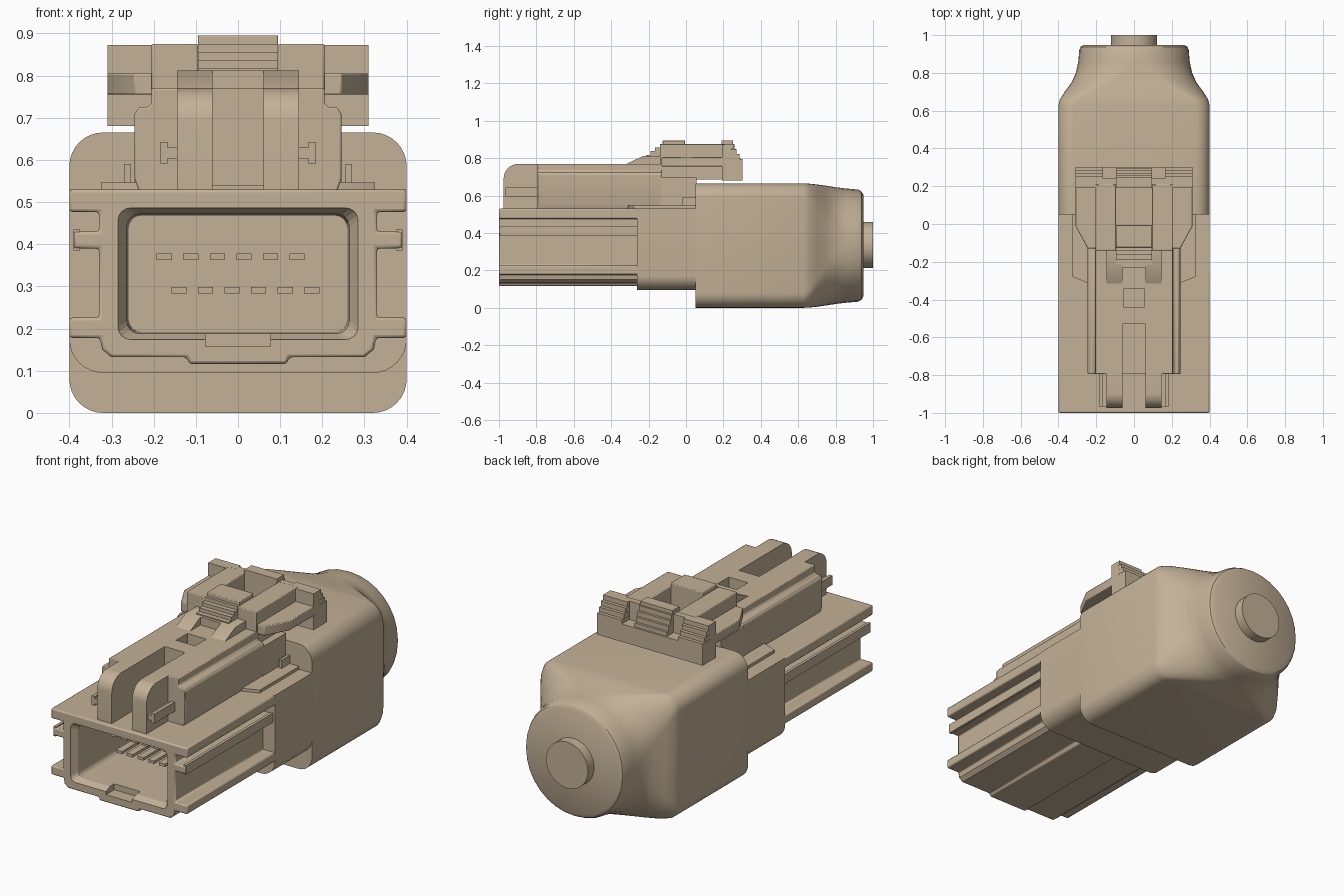
import bpy, bmesh, math

if "Cube" in bpy.data.objects:
    bpy.data.objects.remove(bpy.data.objects["Cube"])

mat = bpy.data.materials.new("tan plastic")
mat.diffuse_color = (0.55, 0.44, 0.31, 1)
mat.use_nodes = True
mat.node_tree.nodes["Principled BSDF"].inputs["Base Color"].default_value = mat.diffuse_color
parts = []


def finish(name, bm, bevel=0.0, segs=2):
    bmesh.ops.recalc_face_normals(bm, faces=bm.faces)
    me = bpy.data.meshes.new(name)
    bm.to_mesh(me)
    bm.free()
    me.materials.append(mat)
    ob = bpy.data.objects.new(name, me)
    bpy.context.collection.objects.link(ob)
    if bevel:
        m = ob.modifiers.new("bevel", 'BEVEL')
        m.width, m.segments = bevel, segs
        m.limit_method = 'ANGLE'
        m.angle_limit = math.radians(40)
    parts.append(ob)
    return ob


def loft(name, rings, bevel=0.0):
    bm = bmesh.new()
    vs = [[bm.verts.new(p) for p in r] for r in rings]
    n = len(vs[0])
    for a, b in zip(vs, vs[1:]):
        for i in range(n):
            bm.faces.new((a[i], a[(i + 1) % n], b[(i + 1) % n], b[i]))
    bm.faces.new(vs[0])
    bm.faces.new(vs[-1][::-1])
    return finish(name, bm, bevel)


def prism(name, pts, axis, a, b, bevel=0.0):
    # profile coordinates: axis x -> (y, z), y -> (x, z), z -> (x, y)
    def at(p, t):
        return {'x': (t, p[0], p[1]), 'y': (p[0], t, p[1]), 'z': (p[0], p[1], t)}[axis]
    return loft(name, [[at(p, t) for p in pts] for t in (a, b)], bevel)


def box(name, x0, x1, y0, y1, z0, z1, bevel=0.0):
    return prism(name, [(x0, y0), (x1, y0), (x1, y1), (x0, y1)], 'z', z0, z1, bevel)


def pair(name, x0, x1, *rest):
    for s, side in ((1, "right"), (-1, "left")):
        box(side + "_" + name, *sorted((s * x0, s * x1)), *rest)


def rounded(hw, hh, r, cz, y, n=8):
    ring = []
    for k, (sx, sz) in enumerate(((1, 1), (-1, 1), (-1, -1), (1, -1))):
        for i in range(n + 1):
            t = math.pi / 2 * (k + i / n)
            ring.append((sx * (hw - r) + r * math.cos(t), y,
                         cz + sz * (hh - r) + r * math.sin(t)))
    return ring


def mirror(half):
    return half + [(-x, z) for x, z in reversed(half)]


def cut(target, cutter):
    m = target.modifiers.new("cut", 'BOOLEAN')
    m.operation, m.solver, m.object = 'DIFFERENCE', 'EXACT', cutter
    cutter.hide_render = True
    cutter.hide_viewport = False
    cutter.display_type = 'WIRE'
    parts.remove(cutter)


# rear shell: rounded box flowing into a round end
sections = [(.05, .4, .3325, .08), (.63, .4, .3325, .08), (.66, .392, .331, .1),
            (.70, .367, .327, .15), (.75, .33, .32, .21), (.80, .308, .312, .265),
            (.86, .295, .305, .285), (.92, .29, .30, .285), (.938, .283, .29, .278),
            (.948, .265, .272, .26)]
loft("rear_shell", [rounded(w, h, r, .3325, y) for y, w, h, r in sections])
bm = bmesh.new()
bmesh.ops.create_cone(bm, cap_ends=True, segments=40, radius1=.123, radius2=.123, depth=.1)
for v in bm.verts:
    v.co = (v.co.x, v.co.z + .95, v.co.y + .335)
finish("cable_stub", bm)

# middle sleeve with rounded lower corners
half = [(.4, .53)] + [(.32 + .08 * math.cos(t), .175 - .08 * math.sin(t))
                      for t in [math.pi / 16 * i for i in range(9)]]
prism("middle_sleeve", mirror(half), 'y', -.262, .06)

# front housing with side rails and a flared socket
half = [(.4, .53), (.4, .477), (.33, .477), (.33, .43), (.39, .43), (.39, .39),
        (.33, .39), (.33, .226), (.4, .226), (.4, .178), (.328, .178),
        (.322, .15), (.3, .132), (.122, .132), (.115, .116)]
housing = prism("front_housing", mirror(half), 'y', -1, -.25, .007)
socket = loft("socket_cutter", [rounded(w, h, .03, .33, y, 4) for y, w, h in
              ((-1.02, .292, .162), (-.995, .283, .155), (-.965, .264, .142), (-.4, .26, .138))])
cut(housing, socket)
cut(housing, box("notch_cutter", -.077, .077, -1.02, -.93, .157, .25))
# rail tips folded back
pair("rail_lip", .375, .39, -.995, -.25, .385, .435)

# contact pins
for i in range(6):
    x = -.175 + .063 * i
    box("upper_pin", x - .018, x + .018, -.8, -.39, .363, .378)
    box("lower_pin", -x - .018, -x + .018, -.8, -.39, .283, .298)

# base plate and stops beside the latch
prism("latch_base_plate", [(-.325, .06), (-.325, -.28), (-.25, -.31), (.25, -.31),
                           (.325, -.28), (.325, .06)], 'z', .52, .546)
pair("stop_post", .255, .27, -.02, .06, .53, .59)

# latch tower, shouldered, with a lengthwise channel and window
half = [(.205, .77), (.205, .735), (.215, .725), (.235, .725), (.245, .71),
        (.245, .555), (.235, .525)]
tower = prism("latch_tower", mirror(half), 'y', -.795, -.13, .004)
cut(tower, box("channel_cutter", -.06, .06, -.9, -.53, .54, .9))
cut(tower, box("window_cutter", -.056, .056, -.44, -.345, .66, .9))
box("latch_tower_rear", -.245, .245, -.14, .055, .525, .70)

# front fins with rounded noses and side hooks
nose = [(-.78, .525), (-.975, .525), (-.975, .69)]
nose += [(-.895 - .08 * math.cos(t), .69 + .08 * math.sin(t))
         for t in [math.pi / 16 * i for i in range(1, 9)]] + [(-.78, .77)]
for s, side in ((1, "right"), (-1, "left")):
    prism(side + "_fin", nose, 'x', s * .06, s * .145)
    # ramps leading up to the lever
    prism(side + "_ramp", [(-.325, .765), (-.23, .812), (-.12, .812), (-.12, .765)],
          'x', s * .06, s * .145)
    # lever wings with slanted front corners
    prism(side + "_lever_wing", [(s * x, y) for x, y in
          ((.18, -.13), (.245, -.13), (.31, -.01), (.31, .22), (.18, .22))], 'z', .755, .805, .004)
pair("hook_arm", .14, .185, -.965, -.78, .603, .63)
pair("hook_tip", .167, .185, -.965, -.78, .592, .642)

# release lever: side blocks, centre bridge and floor
pair("lever_block", .095, .205, -.14, .21, .76, .875, .004)
box("lever_floor", -.205, .205, -.14, .21, .685, .765)
box("lever_bridge", -.095, .095, -.125, -.005, .76, .895, .004)
box("bridge_front_step", -.06, .06, -.23, -.12, .76, .812)
for i in range(4):
    box("bridge_ridge", -.095, .095, -.215 + .025 * i, -.12, .79, .818 + .019 * i)

# thumb pad with stepped grip at the back
box("thumb_pad", -.31, .31, .192, .24, .68, .873)
box("thumb_pad_foot", -.31, .31, .23, .303, .68, .775)
box("pad_centre", -.095, .095, .19, .25, .76, .895)
for i in range(4):
    z = .77 + .026 * i
    pair("grip_step", .165, .31, .23, .303 - .016 * i, z, z + .025)
    box("centre_grip_step", -.095, .095, .23, .295 - .012 * i, z, z + .027)

# smooth curved faces, keep edges sharp
bpy.ops.object.select_all(action='DESELECT')
for ob in parts:
    ob.select_set(True)
bpy.context.view_layer.objects.active = parts[0]
bpy.ops.object.shade_smooth_by_angle(angle=math.radians(30))
